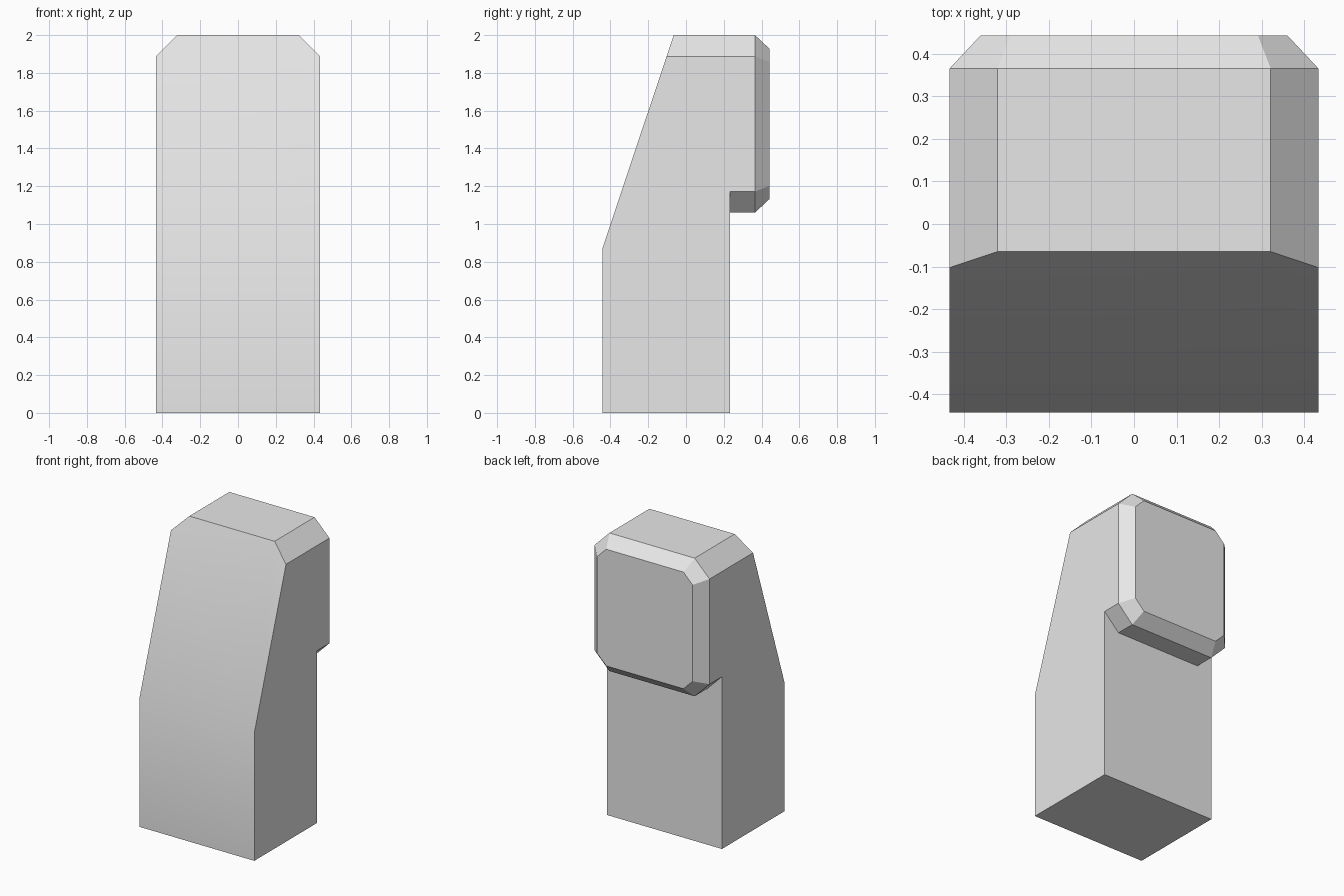
import bpy, bmesh
from math import radians
from mathutils import Vector

cube = bpy.data.objects.get("Cube")
if cube:
    bpy.data.objects.remove(cube, do_unlink=True)

# Main dimensions
W, C, TOP, LIP = 0.433, 0.112, 2.0, 1.06
FRONT, WALL, RIM, BACK = -0.443, 0.232, 0.365, 0.443
INSET = 0.073

grey = bpy.data.materials.new("plain grey")
grey.use_nodes = True
colour = (0.8, 0.8, 0.8, 1)
grey.diffuse_color = colour
grey.node_tree.nodes["Principled BSDF"].inputs["Base Color"].default_value = colour


def octagon(w, low, high, c):
    """Chamfered rectangle, counter-clockwise from the lower right."""
    right = [(w - c, low), (w, low + c), (w, high - c), (w - c, high)]
    return right + [(-x, z) for x, z in reversed(right)]


def ring(bm, points, y):
    return [bm.verts.new((x, y, z)) for x, z in points]


def bridge(bm, a, b, closed=True):
    n = len(a)
    for i in range(n if closed else n - 1):
        j = (i + 1) % n
        bm.faces.new((a[i], a[j], b[j], b[i]))


bm = bmesh.new()

# Raised back panel with a bevelled rim
outline = octagon(W, LIP, TOP, C)
bevelled = octagon(W - INSET, LIP + INSET, TOP - INSET, C - INSET * 0.586)
root = ring(bm, outline, WALL)
rim = ring(bm, outline, RIM)
cap = ring(bm, bevelled, BACK)
bridge(bm, root, rim)
bridge(bm, rim, cap)
bm.faces.new(cap)

# Body block running forward from the panel
foot = ring(bm, [(-W, 0), (W, 0)], WALL)
body_back = foot + root[1:7]
body_front = ring(bm, [(v.co.x, v.co.z) for v in body_back], FRONT)
bridge(bm, body_back, body_front)
bm.faces.new(body_front)
bm.faces.new((foot[0], foot[1], root[1], root[0], root[7], root[6]))

# Sloping cut across the upper front
start, end = Vector((0, FRONT, 0.87)), Vector((0, -0.065, TOP))
run = end - start
cut = bmesh.ops.bisect_plane(
    bm, geom=bm.verts[:] + bm.edges[:] + bm.faces[:], dist=1e-5,
    plane_co=start, plane_no=Vector((0, -run.z, run.y)), clear_outer=True)
edges = [e for e in bm.edges if e.is_boundary]
bmesh.ops.holes_fill(bm, edges=edges, sides=0)

# Merge coplanar faces and orient everything outward
bmesh.ops.dissolve_limit(bm, angle_limit=radians(1), verts=bm.verts[:], edges=bm.edges[:])
bmesh.ops.recalc_face_normals(bm, faces=bm.faces[:])

mesh = bpy.data.meshes.new("backed_block")
bm.to_mesh(mesh)
bm.free()
mesh.materials.append(grey)
block = bpy.data.objects.new("backed_block", mesh)
bpy.context.collection.objects.link(block)

# Soft bend on the front, crisp edges elsewhere
bpy.ops.object.select_all(action="DESELECT")
block.select_set(True)
bpy.context.view_layer.objects.active = block
bpy.ops.object.shade_smooth_by_angle(angle=radians(30))
